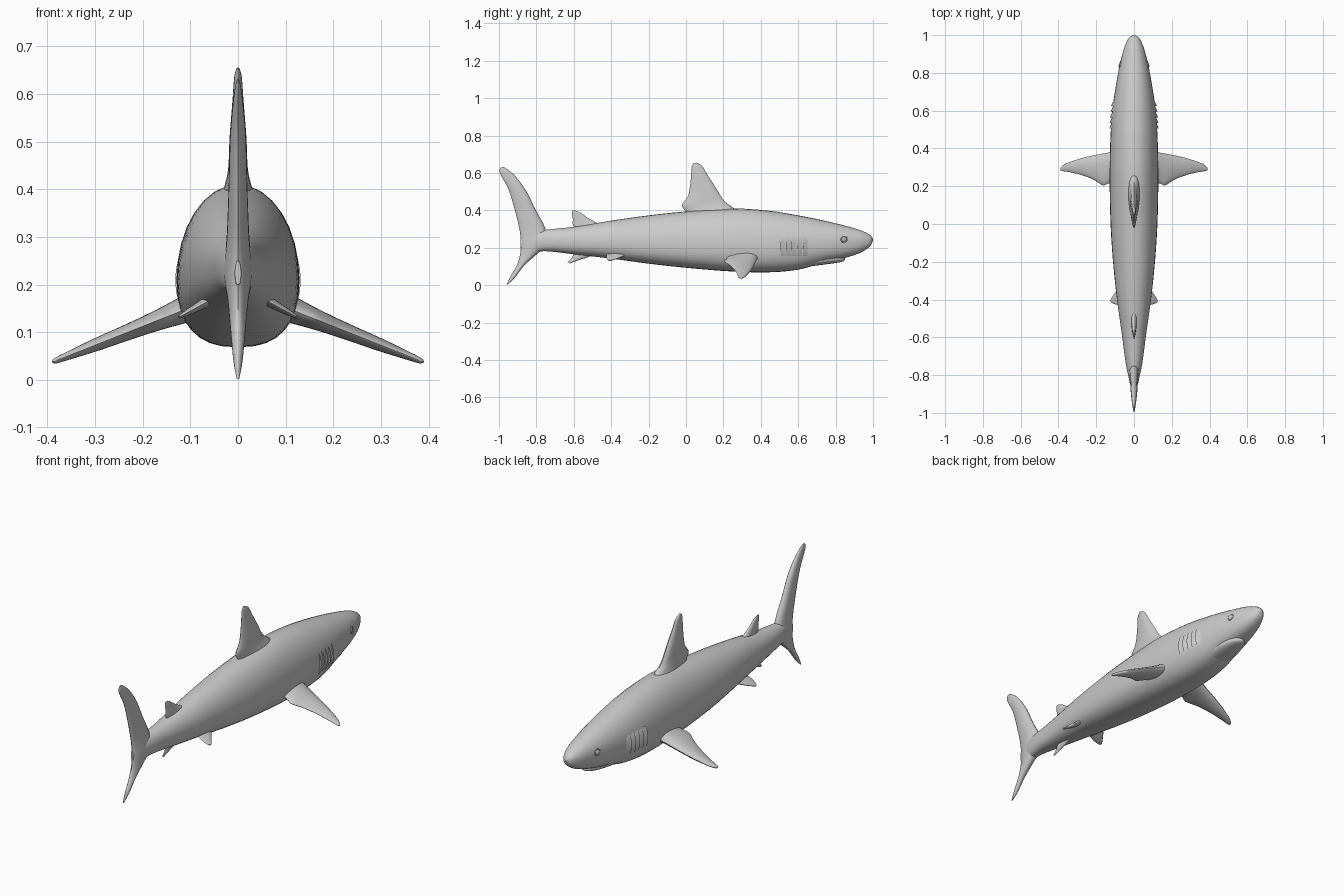
import bpy, bmesh, math
from mathutils import Vector


def hermite(keys, rows, s):
    """Smooth interpolation of table rows at position s."""
    n = len(keys)
    i = max(k for k in range(n - 1) if keys[k] <= s + 1e-9 or k == 0)
    h = keys[i + 1] - keys[i]
    t = min(max((s - keys[i]) / h, 0), 1)

    def slope(k, c):
        a, b = max(k - 1, 0), min(k + 1, n - 1)
        return (rows[b][c] - rows[a][c]) / (keys[b] - keys[a])
    out = []
    for c in range(len(rows[0])):
        p, q = rows[i][c], rows[i + 1][c]
        out.append((2*t**3 - 3*t**2 + 1)*p + (t**3 - 2*t**2 + t)*h*slope(i, c)
                   + (3*t**2 - 2*t**3)*q + (t**3 - t**2)*h*slope(i + 1, c))
    return out


def finish(name, bm, mirror=False, angle=50):
    bmesh.ops.recalc_face_normals(bm, faces=bm.faces)
    me = bpy.data.meshes.new(name)
    bm.to_mesh(me)
    bm.free()
    ob = bpy.data.objects.new(name, me)
    bpy.context.collection.objects.link(ob)
    if mirror:
        ob.modifiers.new("mirror", 'MIRROR').use_mirror_merge = False
    bpy.ops.object.select_all(action='DESELECT')
    ob.select_set(True)
    bpy.context.view_layer.objects.active = ob
    bpy.ops.object.shade_smooth_by_angle(angle=math.radians(angle))
    return ob


def loft(name, rings, mirror=False):
    bm = bmesh.new()
    vs = [[bm.verts.new(p) for p in r] for r in rings]
    n = len(rings[0])
    for a, b in zip(vs, vs[1:]):
        for i in range(n):
            bm.faces.new((a[i], a[(i + 1) % n], b[(i + 1) % n], b[i]))
    bm.faces.new(vs[0])
    bm.faces.new(vs[-1])
    return finish(name, bm, mirror)


def spow(v, e):
    return math.copysign(abs(v) ** e, v)


def section(y, bottom, top, w, mid, count=32):
    pts = []
    for i in range(count):
        a = 2 * math.pi * i / count
        c, s = math.cos(a), math.sin(a)
        e = 1 if s >= 0 else 0.8
        r = top - mid if s >= 0 else mid - bottom
        pts.append((w * spow(c, e), y, mid + r * spow(s, e)))
    return pts


# Body stations: y, bottom, top, half width, height of widest point
STATIONS = [
    (-0.885, 0.20, 0.25, 0.006, 0.225), (-0.82, 0.178, 0.285, 0.026, 0.235),
    (-0.75, 0.182, 0.296, 0.042, 0.238), (-0.6, 0.165, 0.312, 0.062, 0.235),
    (-0.4, 0.142, 0.345, 0.09, 0.232), (-0.2, 0.115, 0.373, 0.111, 0.225),
    (0.0, 0.093, 0.394, 0.124, 0.215), (0.25, 0.073, 0.41, 0.129, 0.21),
    (0.45, 0.069, 0.397, 0.125, 0.21), (0.6, 0.083, 0.373, 0.115, 0.215),
    (0.72, 0.115, 0.349, 0.098, 0.225), (0.85, 0.146, 0.318, 0.074, 0.232),
    (0.93, 0.172, 0.295, 0.053, 0.238), (0.97, 0.196, 0.277, 0.036, 0.24),
    (0.99, 0.215, 0.263, 0.022, 0.242), (1.0, 0.24, 0.246, 0.003, 0.243)]
KEYS = [s[0] for s in STATIONS]
ROWS = [s[1:] for s in STATIONS]


def skin(y, z):
    """Half width of the body at a given y and height."""
    bottom, top, w, mid = hermite(KEYS, ROWS, y)
    if z >= mid:
        return w * math.sqrt(max(0, 1 - ((z - mid) / (top - mid)) ** 2))
    return w * max(0, 1 - ((mid - z) / (mid - bottom)) ** 2.5) ** 0.4


ys = [-0.885 + 1.885 * math.sin(math.pi / 2 * i / 70) for i in range(71)]
loft("body", [section(y, *hermite(KEYS, ROWS, y)) for y in ys])

# Lower jaw, standing slightly proud below the snout
JAW = [(0.55, 0.085, 0.17, 0.06, 0.13), (0.7, 0.105, 0.17, 0.066, 0.14),
       (0.79, 0.117, 0.165, 0.052, 0.142), (0.83, 0.124, 0.16, 0.034, 0.142),
       (0.845, 0.129, 0.15, 0.018, 0.14), (0.85, 0.136, 0.142, 0.004, 0.139)]
jaw_keys, jaw_rows = [j[0] for j in JAW], [j[1:] for j in JAW]
loft("lower_jaw", [section(y, *hermite(jaw_keys, jaw_rows, y), 24) for y in
                   [0.55 + 0.3 * math.sin(math.pi / 2 * i / 16) for i in range(17)]])


def fin(name, rows, place, normal, mirror=False, steps=4, count=16):
    """rows: leading edge (2), trailing edge (2), half thickness, from root to tip."""
    normal = Vector(normal).normalized()
    rings = []
    for k in range((len(rows) - 1) * steps + 1):
        l0, l1, t0, t1, th = hermite(list(range(len(rows))), rows, k / steps)
        lead, trail = Vector(place(l0, l1)), Vector(place(t0, t1))
        ring = []
        for i in range(count):
            a = 2 * math.pi * i / count
            u = (1 - math.cos(a)) / 2
            ring.append(lead.lerp(trail, u) + normal * th * math.sin(a) * (1.25 - 0.6 * u))
        rings.append(ring)
    return loft(name, rings, mirror)


def upright(y, z):
    return (0, y, z)


fin("dorsal_fin", [
    (0.30, 0.36, 0.01, 0.35, 0.045), (0.26, 0.408, 0.0, 0.392, 0.03),
    (0.205, 0.45, -0.022, 0.428, 0.021), (0.16, 0.52, 0.012, 0.48, 0.018),
    (0.115, 0.59, 0.026, 0.57, 0.012), (0.085, 0.638, 0.03, 0.63, 0.008),
    (0.055, 0.655, 0.04, 0.652, 0.003)], upright, (1, 0, 0))

fin("rear_dorsal_fin", [
    (-0.42, 0.31, -0.58, 0.29, 0.02), (-0.48, 0.335, -0.605, 0.322, 0.013),
    (-0.525, 0.36, -0.605, 0.352, 0.009), (-0.565, 0.388, -0.609, 0.38, 0.006),
    (-0.59, 0.399, -0.608, 0.398, 0.002)], upright, (1, 0, 0))

fin("anal_fin", [
    (-0.46, 0.19, -0.57, 0.2, 0.016), (-0.51, 0.155, -0.6, 0.168, 0.011),
    (-0.57, 0.135, -0.61, 0.147, 0.007), (-0.62, 0.116, -0.633, 0.122, 0.002)],
    upright, (1, 0, 0))

# Tail fin runs from lower tip to upper tip
fin("tail_fin", [
    (-0.953, 0.003, -0.96, 0.002, 0.003), (-0.915, 0.04, -0.94, 0.045, 0.01),
    (-0.865, 0.105, -0.905, 0.105, 0.016), (-0.80, 0.163, -0.886, 0.17, 0.022),
    (-0.74, 0.225, -0.884, 0.22, 0.03), (-0.755, 0.31, -0.889, 0.29, 0.024),
    (-0.805, 0.405, -0.915, 0.40, 0.02), (-0.855, 0.505, -0.948, 0.51, 0.017),
    (-0.91, 0.58, -0.983, 0.575, 0.011), (-0.955, 0.619, -0.998, 0.609, 0.006),
    (-0.975, 0.631, -0.992, 0.628, 0.002)], upright, (1, 0, 0))

# Paired fins: rows are (x, y) edges seen from above, sloping down outward
fin("pectoral_fin", [
    (0.07, 0.40, 0.07, 0.22, 0.035), (0.13, 0.38, 0.135, 0.215, 0.026),
    (0.18, 0.37, 0.165, 0.205, 0.021), (0.24, 0.358, 0.215, 0.235, 0.017),
    (0.30, 0.342, 0.28, 0.26, 0.014), (0.36, 0.32, 0.345, 0.275, 0.009),
    (0.385, 0.302, 0.378, 0.28, 0.006), (0.39, 0.293, 0.388, 0.284, 0.002)],
    lambda x, y: (x, y, 0.14 - (x - 0.13) * 0.395), (0.37, 0, 0.93), True)

fin("pelvic_fin", [
    (0.04, -0.30, 0.04, -0.42, 0.014), (0.075, -0.33, 0.075, -0.425, 0.010),
    (0.105, -0.37, 0.10, -0.425, 0.007), (0.125, -0.402, 0.122, -0.416, 0.003)],
    lambda x, y: (x, y, 0.172 - (x - 0.05) * 0.55), (0.48, 0, 0.88), True)

# Gill flaps: thin wedges that lift off the skin at their rear edge
bm = bmesh.new()
for g in range(5):
    y = 0.505 + 0.03 * g
    rows = []
    for k in range(11):
        z = 0.155 + 0.011 * k
        lift = 0.009 * math.sin(math.pi * k / 10) ** 0.4 if 0 < k < 10 else 0
        rows.append([bm.verts.new(p) for p in (
            (skin(y + 0.028, z) - 0.001, y + 0.028, z),
            (skin(y, z) + lift, y, z),
            (skin(y + 0.004, z) - 0.006, y + 0.004, z))])
    for a, b in zip(rows, rows[1:]):
        for i in range(3):
            j = (i + 1) % 3
            bm.faces.new((a[i], a[j], b[j], b[i]))
    bm.faces.new(rows[0])
    bm.faces.new(rows[-1])
finish("gill_flaps", bm, True, 30)

# Eyes: shallow domes with a raised lid ring
ex = skin(0.845, 0.245)
bm = bmesh.new()
bmesh.ops.create_uvsphere(bm, u_segments=20, v_segments=12, radius=0.013)
for v in bm.verts:
    v.co = (ex + v.co.x * 0.45 - 0.36 * v.co.y, 0.845 + v.co.y, 0.245 + v.co.z)
finish("eye", bm, True)

lid = []
for i in range(25):
    a = 2 * math.pi * i / 24
    y, z = 0.845 + 0.016 * math.cos(a), 0.245 + 0.016 * math.sin(a)
    x = skin(y, z)
    lid.append([(x + 0.0025 * math.cos(b),
                 y + 0.0025 * math.sin(b) * math.cos(a),
                 z + 0.0025 * math.sin(b) * math.sin(a))
                for b in [math.pi / 4 * j for j in range(8)]])
loft("eye_lid", lid, True)
